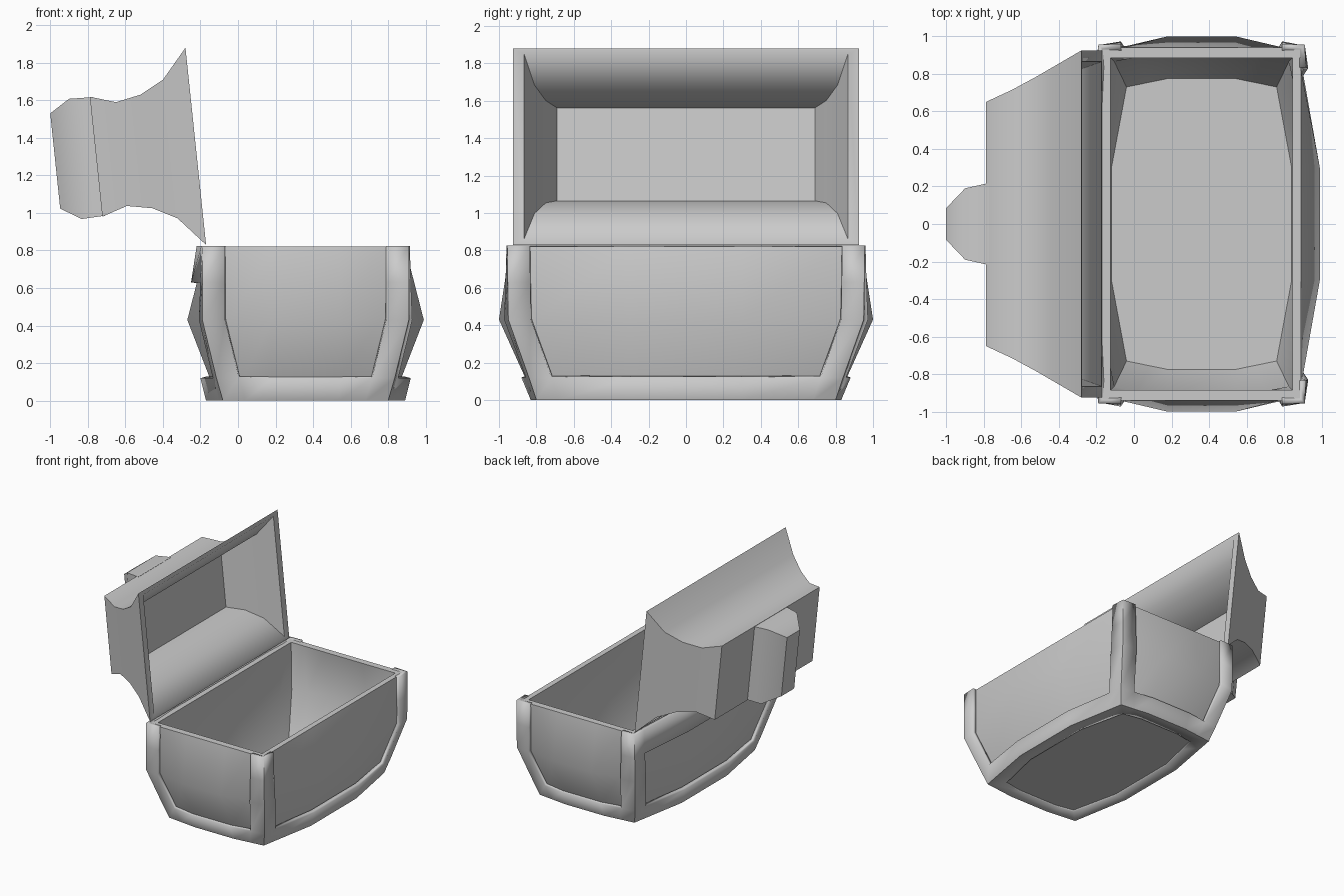
import bpy, bmesh, math
from mathutils import Vector

if "Cube" in bpy.data.objects:
    bpy.data.objects.remove(bpy.data.objects["Cube"])

CX = 0.36          # centre of the box along x
STRIP = 0.12       # width of the corner strips


def loft(name, rings, keep=None, cap_start=True, cap_end=True, recalc=True):
    """Skin a list of equal-length closed rings; keep(j, i) filters the quads."""
    bm = bmesh.new()
    vs = [[bm.verts.new(p) for p in r] for r in rings]
    n = len(rings[0])
    for j in range(len(rings) - 1):
        for i in range(n):
            if keep is None or keep(j, i):
                k = (i + 1) % n
                bm.faces.new((vs[j][i], vs[j][k], vs[j + 1][k], vs[j + 1][i]))
    if cap_start:
        bm.faces.new(vs[0][::-1])
    if cap_end:
        bm.faces.new(vs[-1])
    bmesh.ops.delete(bm, geom=[v for v in bm.verts if not v.link_faces], context='VERTS')
    if recalc:
        bmesh.ops.recalc_face_normals(bm, faces=bm.faces)
    me = bpy.data.meshes.new(name)
    bm.to_mesh(me)
    bm.free()
    ob = bpy.data.objects.new(name, me)
    bpy.context.collection.objects.link(ob)
    bpy.ops.object.select_all(action='DESELECT')
    ob.select_set(True)
    bpy.context.view_layer.objects.active = ob
    bpy.ops.object.shade_smooth_by_angle(angle=math.radians(45))
    return ob


def bowed_ring(z, cx, cy, mx, my):
    """Rectangle with bowed sides, 5 points per side, counter-clockwise."""
    sx = cx + (mx - cx) * STRIP / (cy - 0.3)
    sy = cy + (my - cy) * STRIP / (cx - 0.18)
    half = [(cx, -cy), (sx, -cy + STRIP), (mx, -0.3), (mx, 0.3), (sx, cy - STRIP),
            (cx, cy), (cx - STRIP, sy), (0.18, my), (-0.18, my), (-cx + STRIP, sy)]
    pts = half + [(-x, -y) for x, y in half]
    return [Vector((CX + x, y, z)) for x, y in pts]


# Box: bulging panels outside, hollow inside
loft("box", [bowed_ring(*r) for r in [
    (0.015, 0.42, 0.78, 0.50, 0.81),
    (0.12, 0.45, 0.81, 0.51, 0.86),
    (0.43, 0.52, 0.92, 0.63, 1.00),
    (0.82, 0.53, 0.94, 0.53, 0.94),
    (0.82, 0.485, 0.885, 0.485, 0.885),
    (0.43, 0.465, 0.865, 0.58, 0.95),
    (0.06, 0.40, 0.73, 0.48, 0.775)]])


# Raised frame: underside border, base band, corner strips, back top rail
def is_frame(j, i):
    return j <= 1 or i % 5 in (0, 4) or (j == 4 and 10 <= i < 15)


frame = loft("box_frame", [bowed_ring(*r) for r in [
    (0.0, 0.34, 0.70, 0.43, 0.73),
    (0.0, 0.44, 0.80, 0.53, 0.83),
    (0.12, 0.475, 0.84, 0.56, 0.88),
    (0.43, 0.55, 0.95, 0.65, 1.02),
    (0.63, 0.55, 0.953, 0.61, 0.99),
    (0.825, 0.55, 0.955, 0.58, 0.97)]],
    keep=is_frame, cap_start=False, cap_end=False, recalc=False)
sol = frame.modifiers.new("thickness", 'SOLIDIFY')
sol.thickness = 0.035
sol.offset = -1

# Open lid, in its own tilted frame: u up the opening, v away from it
LID = Vector((-0.225, 0, 1.355))
U = Vector((-0.104, 0, 0.9946))
V = Vector((-0.9946, 0, -0.104))


def lid_ring(v, hu, hy):
    return [LID + U * (a * hu) + V * v + Vector((0, b * hy, 0))
            for a, b in ((-1, -1), (-1, 1), (1, 1), (1, -1))]


loft("lid", [lid_ring(*r) for r in [
    (0.534, 0.321, 0.65), (0.398, 0.278, 0.715), (0.265, 0.304, 0.785),
    (0.137, 0.371, 0.855), (0, 0.528, 0.925),
    (0, 0.495, 0.865), (0.137, 0.345, 0.81), (0.265, 0.275, 0.75), (0.398, 0.25, 0.69)]])

# Raised block on top of the lid
loft("lid_block", [lid_ring(*r) for r in [
    (0.52, 0.318, 0.215), (0.534, 0.318, 0.215), (0.645, 0.322, 0.19), (0.753, 0.255, 0.085)]])
